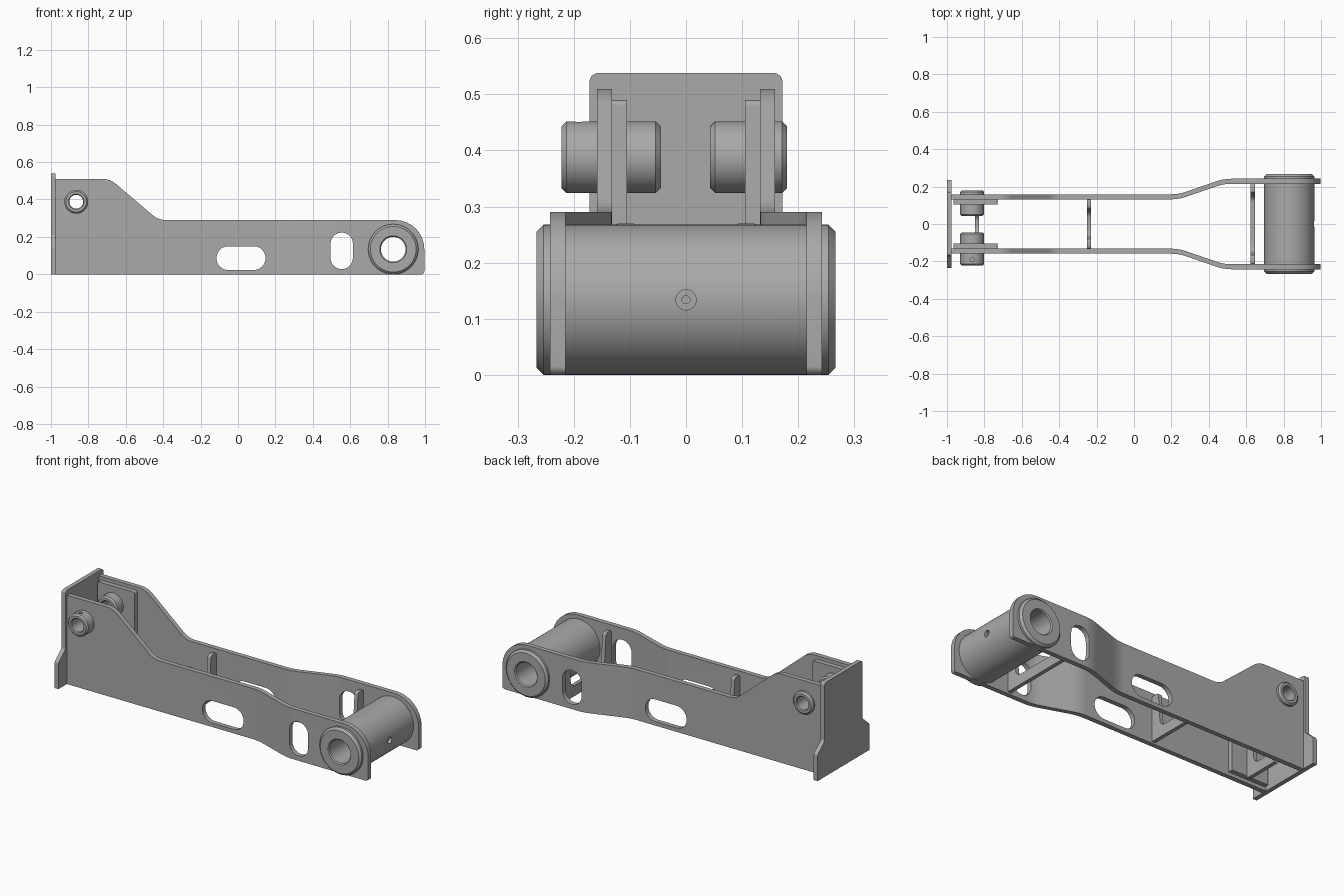
import bpy, bmesh, math
from mathutils import Vector, Matrix

if "Cube" in bpy.data.objects:
    bpy.data.objects.remove(bpy.data.objects["Cube"])

steel = bpy.data.materials.new("grey steel")
steel.diffuse_color = (0.4, 0.4, 0.4, 1)
steel.use_nodes = True
steel.node_tree.nodes["Principled BSDF"].inputs["Base Color"].default_value = steel.diffuse_color


def finish(name, bm):
    bmesh.ops.recalc_face_normals(bm, faces=bm.faces)
    me = bpy.data.meshes.new(name)
    bm.to_mesh(me)
    bm.free()
    me.materials.append(steel)
    ob = bpy.data.objects.new(name, me)
    bpy.context.collection.objects.link(ob)
    return ob


def rounded(corners, steps=8):
    """Outline from (u, v, radius) corners."""
    out, n = [], len(corners)
    for i, (u, v, r) in enumerate(corners):
        p = Vector((u, v))
        if r == 0:
            out.append(p)
            continue
        a = (Vector(corners[i - 1][:2]) - p).normalized()
        b = (Vector(corners[(i + 1) % n][:2]) - p).normalized()
        half = a.angle(b) / 2
        c = p + (a + b).normalized() * r / math.sin(half)
        s, e = p + a * r / math.tan(half) - c, p + b * r / math.tan(half) - c
        turn = s.angle_signed(e)      # clockwise positive
        for k in range(steps + 1):
            t = -turn * k / steps
            out.append(c + Vector((s.x * math.cos(t) - s.y * math.sin(t),
                                   s.x * math.sin(t) + s.y * math.cos(t))))
    return out


def prism(name, outline, axis, lo, hi, cuts=(), shift=None):
    """Extrude an outline along x (outline is y,z) or y (outline is x,z)."""
    bm = bmesh.new()
    place = (lambda p: (lo, p.x, p.y)) if axis == "x" else (lambda p: (p.x, lo, p.y))
    face = bm.faces.new([bm.verts.new(place(p)) for p in outline])
    ext = bmesh.ops.extrude_face_region(bm, geom=[face])
    move = Vector((hi - lo, 0, 0) if axis == "x" else (0, hi - lo, 0))
    bmesh.ops.translate(bm, vec=move, verts=[g for g in ext["geom"] if isinstance(g, bmesh.types.BMVert)])
    for x in cuts:
        bmesh.ops.bisect_plane(bm, geom=bm.verts[:] + bm.edges[:] + bm.faces[:],
                               plane_co=(x, 0, 0), plane_no=(1, 0, 0))
    if shift:
        for v in bm.verts:
            v.co.y += shift(v.co.x)
    return finish(name, bm)


def rod(name, r, start, end):
    bm = bmesh.new()
    a, b = Vector(start), Vector(end)
    rot = (b - a).to_track_quat("Z", "Y").to_matrix().to_4x4()
    bmesh.ops.create_cone(bm, cap_ends=True, segments=48, radius1=r, radius2=r,
                          depth=(b - a).length, matrix=Matrix.Translation((a + b) / 2) @ rot)
    return finish(name, bm)


def tube(name, x, z, r, bore, lo, hi, ch, segs=64):
    """Hollow chamfered tube along y."""
    prof = [(bore + ch / 2, lo), (r - ch, lo), (r, lo + ch), (r, hi - ch), (r - ch, hi),
            (bore + ch / 2, hi), (bore, hi - ch / 2), (bore, lo + ch / 2)]
    bm = bmesh.new()
    rings = []
    for i in range(segs):
        t = 2 * math.pi * i / segs
        rings.append([bm.verts.new((x + q * math.cos(t), y, z + q * math.sin(t))) for q, y in prof])
    for i in range(segs):
        a, b = rings[i], rings[(i + 1) % segs]
        for j in range(len(prof)):
            k = (j + 1) % len(prof)
            bm.faces.new((a[j], a[k], b[k], b[j]))
    return finish(name, bm)


def cut(ob, *cutters):
    for c in cutters:
        m = ob.modifiers.new("cut", "BOOLEAN")
        m.operation, m.solver, m.object = "DIFFERENCE", "EXACT", c
        bpy.context.view_layer.objects.active = ob
        bpy.ops.object.modifier_apply(modifier=m.name)
        bpy.data.objects.remove(c)


PIVOT = (0.83, 0.134)     # large tube centre (x, z)
PIN = (-0.865, 0.388)     # small boss centre (x, z)


def bend(x, x0=0.2, x1=0.52, a=0.25):
    """Outward offset of the side plates: flat, slope, flat."""
    u = min(max((x - x0) / (x1 - x0), 0), 1)
    if u < a:
        f = u * u / (2 * a * (1 - a))
    elif u > 1 - a:
        f = 1 - (1 - u) ** 2 / (2 * a * (1 - a))
    else:
        f = (u - a / 2) / (1 - a)
    return 0.083 * f


side = rounded([(-0.976, 0, 0), (0.996, 0, 0.016), (0.996, 0.29, 0.155),
                (-0.425, 0.29, 0.11), (-0.684, 0.51, 0.11), (-0.976, 0.51, 0)])


def slot(x0, x1, z0, z1):
    r = min(x1 - x0, z1 - z0) / 2 - 0.0005
    return prism("slot_cutter", rounded([(x0, z0, r), (x1, z0, r), (x1, z1, r), (x0, z1, r)]), "y", -0.5, 0.5)


for s, label in ((-1, "front"), (1, "back")):
    # cranked side plate with slots and bores
    plate = prism(label + "_side_plate", side, "y", s * 0.132, s * 0.159,
                  [0.2 + 0.02 * i for i in range(17)], lambda x: s * bend(x))
    cut(plate, slot(-0.115, 0.147, 0.023, 0.15), slot(0.495, 0.614, 0.028, 0.223),
        rod("bore_cutter", 0.1, (PIVOT[0], -0.5, PIVOT[1]), (PIVOT[0], 0.5, PIVOT[1])),
        rod("bore_cutter", 0.05, (PIN[0], -0.5, PIN[1]), (PIN[0], 0.5, PIN[1])))
    # doubler plate inside the tall end
    pad = prism(label + "_doubler_plate",
                rounded([(-0.965, 0.02, 0), (-0.73, 0.02, 0), (-0.73, 0.49, 0.01), (-0.965, 0.49, 0.01)]),
                "y", s * 0.105, s * 0.1325)
    cut(pad, rod("bore_cutter", 0.05, (PIN[0], -0.5, PIN[1]), (PIN[0], 0.5, PIN[1])))

# small pin bosses, the front one longer with an oil hole on top
boss = tube("front_pin_boss", *PIN, 0.064, 0.037, -0.222, -0.045, 0.009)
cut(boss, rod("oil_cutter", 0.011, (PIN[0], -0.191, PIN[1]), (PIN[0], -0.191, 0.6)))
tube("back_pin_boss", *PIN, 0.064, 0.037, 0.043, 0.18, 0.009)

# large pivot tube with a stepped grease hole
pivot = tube("pivot_tube", *PIVOT, 0.134, 0.066, -0.266, 0.266, 0.012, 96)
cut(pivot, rod("grease_cutter", 0.018, (0.945, 0, PIVOT[1]), (1.1, 0, PIVOT[1])),
    rod("grease_cutter", 0.007, (0.83, 0, PIVOT[1]), (1.0, 0, PIVOT[1])))

# end plate, wider at the foot
half = [(0.235, 0, 0), (0.235, 0.15, 0.02), (0.172, 0.205, 0.02), (0.172, 0.538, 0.016)]
prism("end_plate", rounded(half + [(-y, z, r) for y, z, r in reversed(half)]), "x", -1.0, -0.975)

# U-shaped cross ribs
for name, x, w, top, arm in (("rear_rib", -0.84, 0.106, 0.25, 0.04),
                             ("middle_rib", -0.24, 0.133, 0.27, 0.05),
                             ("pivot_rib", 0.635, 0.216, 0.26, 0.05)):
    u = [(w, 0.01, 0), (w, top, 0.015), (w - arm, top, 0.015), (w - arm - 0.015, 0.07, 0.04)]
    prism(name, rounded(u + [(-y, z, r) for y, z, r in reversed(u)]), "x", x - 0.011, x + 0.011)

# smooth round surfaces, keep edges sharp
bpy.ops.object.select_all(action="SELECT")
bpy.context.view_layer.objects.active = bpy.data.objects["pivot_tube"]
bpy.ops.object.shade_smooth_by_angle(angle=math.radians(25))
